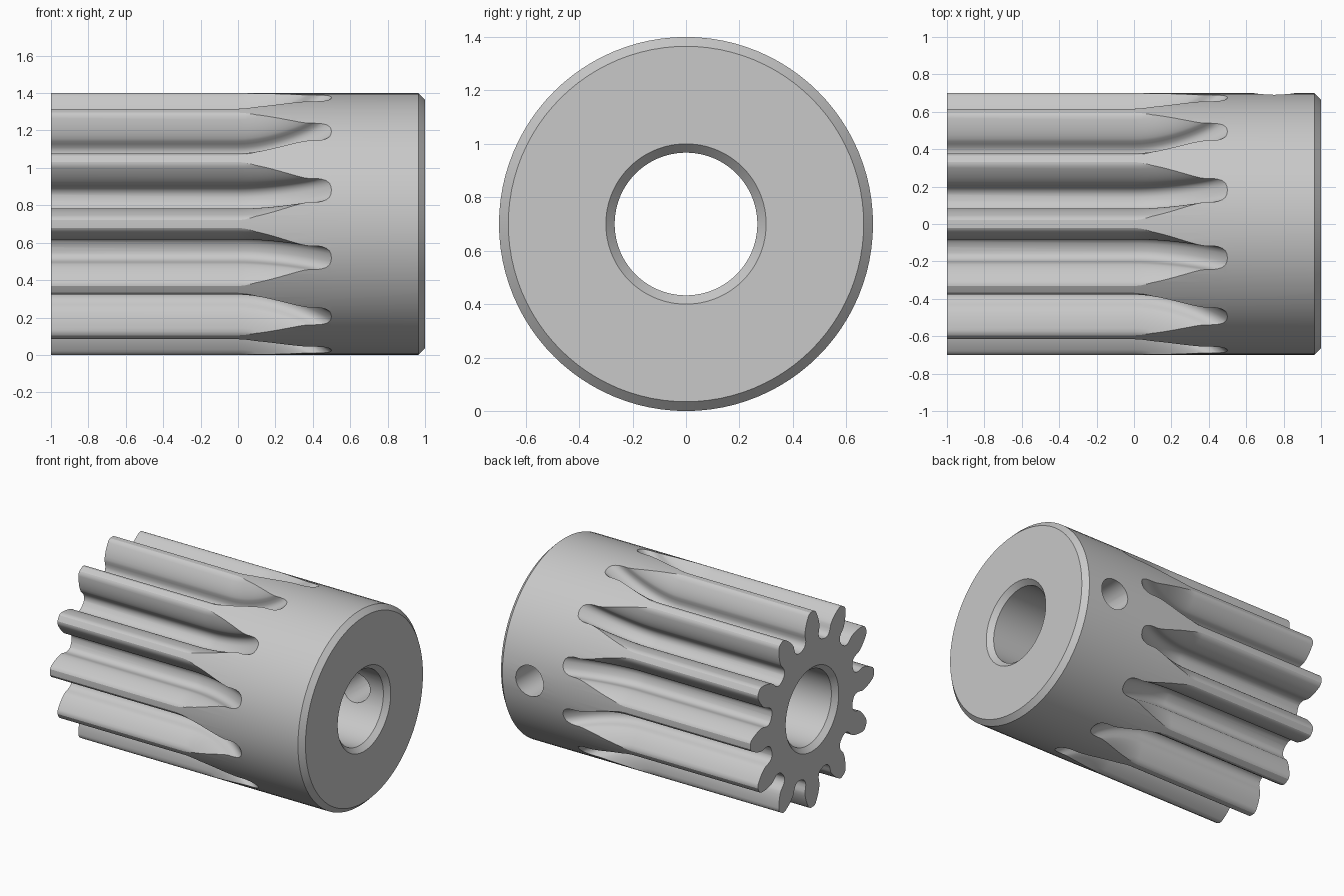
import bpy, bmesh
from math import sin, cos, tan, acos, pi, tau
from mathutils import Matrix, Vector

if "Cube" in bpy.data.objects:
    bpy.data.objects.remove(bpy.data.objects["Cube"], do_unlink=True)

TEETH = 12
TIP, PITCH = 0.7, 0.6
BASE = PITCH * cos(pi / 9)
CENTRE = Vector((0, 0, TIP))

steel = bpy.data.materials.new("steel_grey")
steel.use_nodes = True
steel.diffuse_color = (0.58, 0.58, 0.58, 1)
steel.node_tree.nodes["Principled BSDF"].inputs["Base Color"].default_value = (0.58, 0.58, 0.58, 1)


def make_object(name, bm):
    bmesh.ops.recalc_face_normals(bm, faces=bm.faces[:])
    mesh = bpy.data.meshes.new(name)
    bm.to_mesh(mesh)
    bm.free()
    mesh.materials.append(steel)
    obj = bpy.data.objects.new(name, mesh)
    obj.location = CENTRE
    bpy.context.collection.objects.link(obj)
    return obj


def loft(bm, rings, closed):
    """Skin a row of vertex rings; join the last to the first, or cap the ends."""
    n = len(rings[0])
    pairs = list(zip(rings, rings[1:]))
    if closed:
        pairs.append((rings[-1], rings[0]))
    else:
        bm.faces.new(rings[0])
        bm.faces.new(rings[-1])
    for a, b in pairs:
        for i in range(n):
            j = (i + 1) % n
            bm.faces.new((a[i], a[j], b[j], b[i]))


def lathe(name, profile, segments):
    """Turn a closed (x, radius) profile about the x axis."""
    bm = bmesh.new()
    rings = []
    for k in range(segments):
        a = tau * k / segments
        rings.append([bm.verts.new((x, r * sin(a), r * cos(a))) for x, r in profile])
    loft(bm, rings, True)
    return make_object(name, bm)


def involute(angle):
    return tan(angle) - angle


def half_tooth(r):
    """Half the angle a tooth covers at radius r."""
    return pi / (2 * TEETH) + involute(pi / 9) - involute(acos(min(1, BASE / r)))


def gap_profile():
    """Outline (across, outward) of one gap: rounded root, undercut, flank, soft tip."""
    half = [(0.02, 0.4765), (0.038, 0.482), (0.054, 0.496), (0.063, 0.515), (0.0655, 0.54)]
    polar = [(BASE + (0.688 - BASE) * i / 8, None) for i in range(9)]
    polar += [(0.696, 0.039), (TIP, 0.028), (0.715, 0.02)]
    for r, tooth in polar:
        g = pi / TEETH - (half_tooth(r) if tooth is None else tooth)
        half.append((r * sin(g), r * cos(g)))
    # The peak keeps the open side of the cutter clear of the blank
    return [(0, 0.8)] + [(-t, h) for t, h in reversed(half)] + [(0, 0.475)] + half


# Turned blank with chamfered rim and chamfered bore
blank = [(-1, 0.3), (-1, TIP), (0, TIP), (0.5, TIP), (0.965, TIP), (1, 0.665),
         (1, 0.3), (0.965, 0.267), (0.5, 0.267), (0, 0.267), (-0.965, 0.267)]
pinion = lathe("pinion_gear", blank, 96)

# Tooth gaps that rise out of the blank in a curved run-out
bm = bmesh.new()
outline = gap_profile()
stations = [-1.05, 0] + [0.52 * i / 14 for i in range(1, 15)]
for k in range(TEETH):
    turn = Matrix.Rotation(tau * (k + 0.5) / TEETH, 3, 'X')
    rings = []
    for x in stations:
        lift = 0.225 * (max(0, x) / 0.5) ** 1.8
        rings.append([bm.verts.new(turn @ Vector((x, t, h + lift))) for t, h in outline])
    loft(bm, rings, False)
gap_cutter = make_object("gap_cutter", bm)

# Set screw hole through the back wall of the hub
bm = bmesh.new()
place = Matrix.Translation((0.75, 0.5, 0)) @ Matrix.Rotation(pi / 2, 4, 'X')
bmesh.ops.create_cone(bm, cap_ends=True, segments=32, radius1=0.11, radius2=0.11,
                      depth=0.8, matrix=place)
hole_cutter = make_object("hole_cutter", bm)

bpy.ops.object.select_all(action='DESELECT')
bpy.context.view_layer.objects.active = pinion
pinion.select_set(True)
for cutter in (gap_cutter, hole_cutter):
    cutter.hide_render = True
    mod = pinion.modifiers.new("cut", 'BOOLEAN')
    mod.operation = 'DIFFERENCE'
    mod.solver = 'EXACT'
    mod.object = cutter
    bpy.ops.object.modifier_apply(modifier=mod.name)
    bpy.data.objects.remove(cutter, do_unlink=True)

bpy.ops.object.shade_smooth_by_angle(angle=pi / 7)
soft = pinion.modifiers.new("even_shading", 'WEIGHTED_NORMAL')
soft.keep_sharp = True
